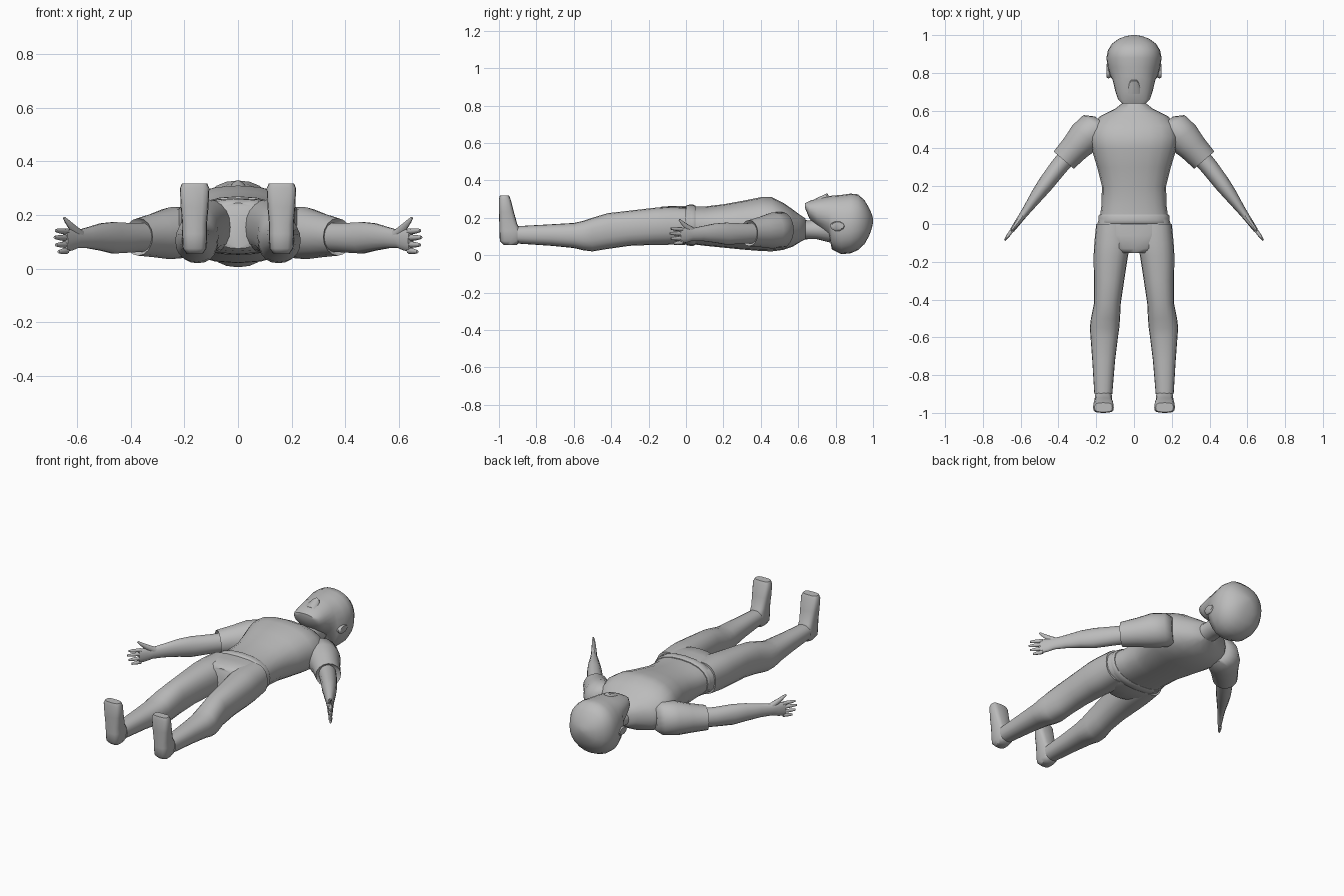
import bpy, bmesh, math
from mathutils import Vector

grey = bpy.data.materials.new("plain grey")
grey.diffuse_color = (0.5, 0.5, 0.5, 1)
X, Y, Z = Vector((1, 0, 0)), Vector((0, 1, 0)), Vector((0, 0, 1))


def loft(name, rings, u=X, v=Z, sides=20, power=2.0, mirror=False, angle=50):
    """Skin a row of (super)ellipses: each ring is (centre, u radius, v radius)."""
    bm = bmesh.new()
    rows = []
    for c, ru, rv in rings:
        row = []
        for i in range(sides):
            a = 2 * math.pi * i / sides
            cs, sn = math.cos(a), math.sin(a)
            p = math.copysign(abs(cs) ** (2 / power), cs)
            q = math.copysign(abs(sn) ** (2 / power), sn)
            row.append(bm.verts.new(Vector(c) + u * (ru * p) + v * (rv * q)))
        rows.append(row)
    for a, b in zip(rows, rows[1:]):
        for i in range(sides):
            j = (i + 1) % sides
            bm.faces.new((a[i], a[j], b[j], b[i]))
    bm.faces.new(rows[0])
    bm.faces.new(rows[-1])
    bmesh.ops.recalc_face_normals(bm, faces=bm.faces)
    me = bpy.data.meshes.new(name)
    bm.to_mesh(me)
    bm.free()
    me.materials.append(grey)
    ob = bpy.data.objects.new(name, me)
    bpy.context.collection.objects.link(ob)
    bpy.ops.object.select_all(action='DESELECT')
    ob.select_set(True)
    bpy.context.view_layer.objects.active = ob
    bpy.ops.object.shade_smooth_by_angle(angle=math.radians(angle))
    if mirror:
        ob.modifiers.new("mirror", 'MIRROR')
    return ob


def along_y(rows, x=0):
    """Rows of (y, low z, high z, half width) to rings."""
    return [((x, y, (a + b) / 2), w, (b - a) / 2) for y, a, b, w in rows]


# torso: shirt, neck and rolled hem
loft("shirt", along_y([
    (0.02, 0.06, 0.26, 0.183), (0.1, 0.05, 0.26, 0.172), (0.2, 0.04, 0.272, 0.17),
    (0.3, 0.03, 0.29, 0.195), (0.4, 0.022, 0.31, 0.225), (0.46, 0.02, 0.31, 0.235),
    (0.52, 0.028, 0.28, 0.225), (0.57, 0.045, 0.245, 0.18), (0.61, 0.07, 0.215, 0.10),
    (0.64, 0.085, 0.195, 0.062)]), power=2.3)
loft("neck", along_y([(0.58, 0.08, 0.21, 0.075), (0.65, 0.085, 0.185, 0.06),
                      (0.70, 0.085, 0.19, 0.058), (0.80, 0.06, 0.22, 0.065)]))
loft("hem", along_y([(0.0, 0.062, 0.262, 0.185), (0.005, 0.053, 0.268, 0.191),
                     (0.02, 0.05, 0.27, 0.187), (0.04, 0.05, 0.27, 0.189),
                     (0.05, 0.055, 0.265, 0.183)]), power=2.3)

# head with chin, nose and ears
loft("head", along_y([
    (0.637, 0.25, 0.278, 0.06), (0.66, 0.195, 0.29, 0.085), (0.70, 0.155, 0.302, 0.098),
    (0.765, 0.105, 0.315, 0.114), (0.78, 0.03, 0.318, 0.125), (0.83, 0.005, 0.322, 0.14),
    (0.88, 0.01, 0.329, 0.146), (0.92, 0.027, 0.325, 0.138), (0.955, 0.06, 0.293, 0.116),
    (0.98, 0.105, 0.25, 0.082), (0.994, 0.145, 0.218, 0.045), (1.0, 0.175, 0.195, 0.012)]),
    sides=24, power=2.25)
loft("nose", along_y([(0.688, 0.27, 0.300, 0.045), (0.74, 0.27, 0.324, 0.032),
                      (0.756, 0.27, 0.331, 0.024), (0.763, 0.27, 0.318, 0.022)]), sides=8)
loft("ear", [((0.12, 0.80, 0.155), 0.022, 0.016), ((0.137, 0.81, 0.155), 0.04, 0.026),
             ((0.146, 0.812, 0.157), 0.034, 0.02)], u=Y, v=Z, sides=10, mirror=True)

# trousers: hips and legs
loft("hips", along_y([(0.03, 0.06, 0.262, 0.185), (-0.01, 0.055, 0.262, 0.197),
                      (-0.06, 0.055, 0.263, 0.195), (-0.13, 0.065, 0.26, 0.14),
                      (-0.153, 0.075, 0.245, 0.09)]), power=2.5)
leg = [  # y, low z, high z, inner x, outer x
    (0.0, 0.065, 0.255, 0.02, 0.2), (-0.1, 0.055, 0.258, 0.018, 0.21),
    (-0.17, 0.055, 0.253, 0.032, 0.214), (-0.3, 0.05, 0.238, 0.052, 0.212),
    (-0.42, 0.033, 0.224, 0.07, 0.212), (-0.5, 0.02, 0.2, 0.074, 0.228),
    (-0.55, 0.026, 0.183, 0.078, 0.234), (-0.6, 0.038, 0.172, 0.085, 0.23),
    (-0.72, 0.05, 0.165, 0.1, 0.221), (-0.9, 0.062, 0.155, 0.115, 0.21)]
loft("trouser_leg", [(((i + o) / 2, y, (a + b) / 2), (o - i) / 2, (b - a) / 2)
                     for y, a, b, i, o in leg], power=2.3, mirror=True)

# shoes, toes pointing up
shoe = [(0.055, -0.975, -0.905, 0.03), (0.075, -0.995, -0.885, 0.044),
        (0.13, -0.998, -0.88, 0.047), (0.165, -0.998, -0.902, 0.046),
        (0.23, -1.0, -0.92, 0.052), (0.30, -1.0, -0.938, 0.055), (0.318, -0.995, -0.946, 0.047)]
loft("shoe", [((0.162, (a + b) / 2, z), w, (b - a) / 2) for z, a, b, w in shoe],
     u=X, v=Y, sides=16, power=3.2, mirror=True)

# arms: sleeve, forearm and hand, all across the arm direction
across = Vector((0.76, 0.65, 0))
loft("sleeve", [((0.16, 0.53, 0.135), 0.06, 0.075), ((0.195, 0.515, 0.135), 0.095, 0.095),
                ((0.255, 0.462, 0.132), 0.093, 0.097), ((0.31, 0.405, 0.125), 0.078, 0.083),
                ((0.372, 0.338, 0.118), 0.07, 0.07), ((0.36, 0.35, 0.118), 0.05, 0.055)],
     u=across, sides=16, mirror=True)
across = Vector((0.81, 0.58, 0))
down = Vector((0.58, -0.81, 0))
loft("forearm", [((0.34, 0.37, 0.118), 0.05, 0.055), ((0.40, 0.30, 0.115), 0.047, 0.056),
                 ((0.465, 0.215, 0.115), 0.043, 0.06), ((0.51, 0.155, 0.118), 0.036, 0.052),
                 ((0.56, 0.085, 0.115), 0.025, 0.04), ((0.60, 0.03, 0.11), 0.018, 0.034),
                 ((0.62, 0.002, 0.107), 0.016, 0.04), ((0.645, -0.033, 0.104), 0.012, 0.043)],
     u=across, sides=14, mirror=True)
for n, (z, length) in enumerate([(0.067, 0.055), (0.09, 0.072), (0.115, 0.08), (0.138, 0.073)]):
    base = Vector((0.638, -0.022, z))
    tip = base + down * length + Z * (z - 0.104) * 0.12
    loft(f"finger_{n + 1}", [(base, 0.011, 0.012), (base.lerp(tip, 0.6), 0.009, 0.010),
                             (tip, 0.005, 0.006)], u=across, sides=8, mirror=True)
loft("thumb", [((0.59, 0.04, 0.125), 0.016, 0.022), ((0.62, 0.0, 0.155), 0.012, 0.015),
               ((0.64, -0.025, 0.178), 0.008, 0.009), ((0.65, -0.036, 0.19), 0.004, 0.005)],
     u=across, v=Vector((-0.4, 0.5, 0.77)), sides=8, mirror=True)
